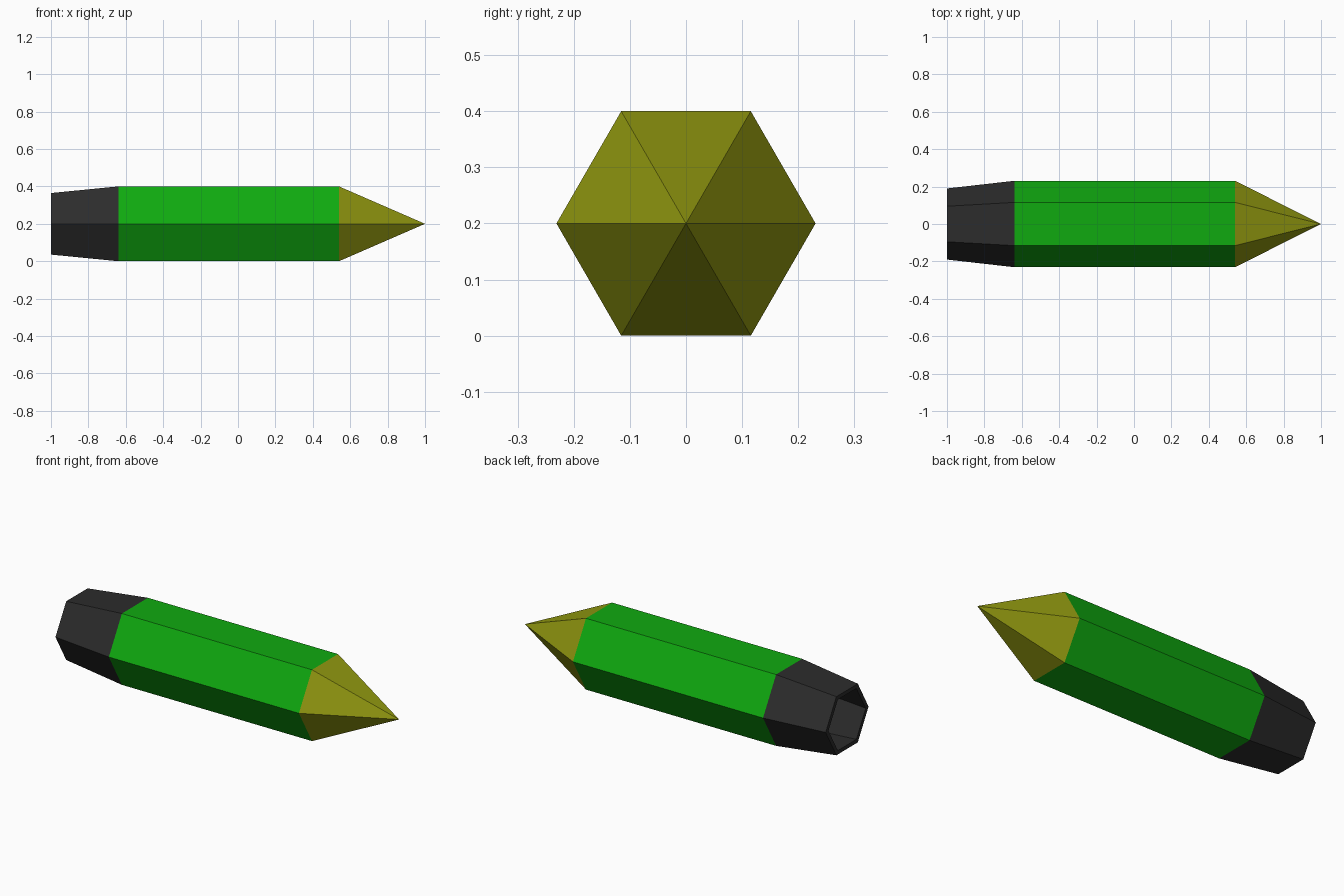
import bpy, bmesh, math

if "Cube" in bpy.data.objects:
    bpy.data.objects.remove(bpy.data.objects["Cube"])

AXIS_Z = 0.2   # height of the long axis


def material(name, rgb):
    mat = bpy.data.materials.new(name)
    mat.diffuse_color = (*rgb, 1)
    mat.use_nodes = True
    mat.node_tree.nodes["Principled BSDF"].inputs["Base Color"].default_value = mat.diffuse_color
    return mat


def hex_part(name, sections, mat, cap_start=False, cap_end=False):
    """Skin six-sided rings along x; each section is (x, corner radius), radius 0 is a point."""
    bm = bmesh.new()
    rings = []
    for x, r in sections:
        count = 6 if r else 1
        rings.append([bm.verts.new((x, r * math.cos(i * math.pi / 3),
                                    AXIS_Z + r * math.sin(i * math.pi / 3)))
                      for i in range(count)])
    for a, b in zip(rings, rings[1:]):
        for i in range(6):
            j = (i + 1) % 6
            if len(b) == 1:
                bm.faces.new((a[i], a[j], b[0]))
            else:
                bm.faces.new((a[i], a[j], b[j], b[i]))
    if cap_start:
        bm.faces.new(rings[0])
    if cap_end:
        bm.faces.new(rings[-1])
    bmesh.ops.recalc_face_normals(bm, faces=bm.faces)
    mesh = bpy.data.meshes.new(name)
    bm.to_mesh(mesh)
    bm.free()
    mesh.materials.append(mat)
    obj = bpy.data.objects.new(name, mesh)
    bpy.context.collection.objects.link(obj)
    return obj


R = 0.2 / math.cos(math.pi / 6)
green = material("green", (0.005, 0.4, 0.005))
olive = material("olive", (0.28, 0.31, 0.005))
black = material("black", (0.025, 0.025, 0.025))

# Straight body
hex_part("body", [(-0.64, R), (0.54, R)], green, cap_start=True, cap_end=True)
# Pointed nose
hex_part("nose", [(0.54, R), (1.0, 0)], olive, cap_start=True)
# Tapered hollow tail: outer skin, rim, inner wall and floor
hex_part("tail", [(-0.64, R), (-1.0, 0.19), (-1.0, 0.165), (-0.645, 0.205)],
         black, cap_end=True)
